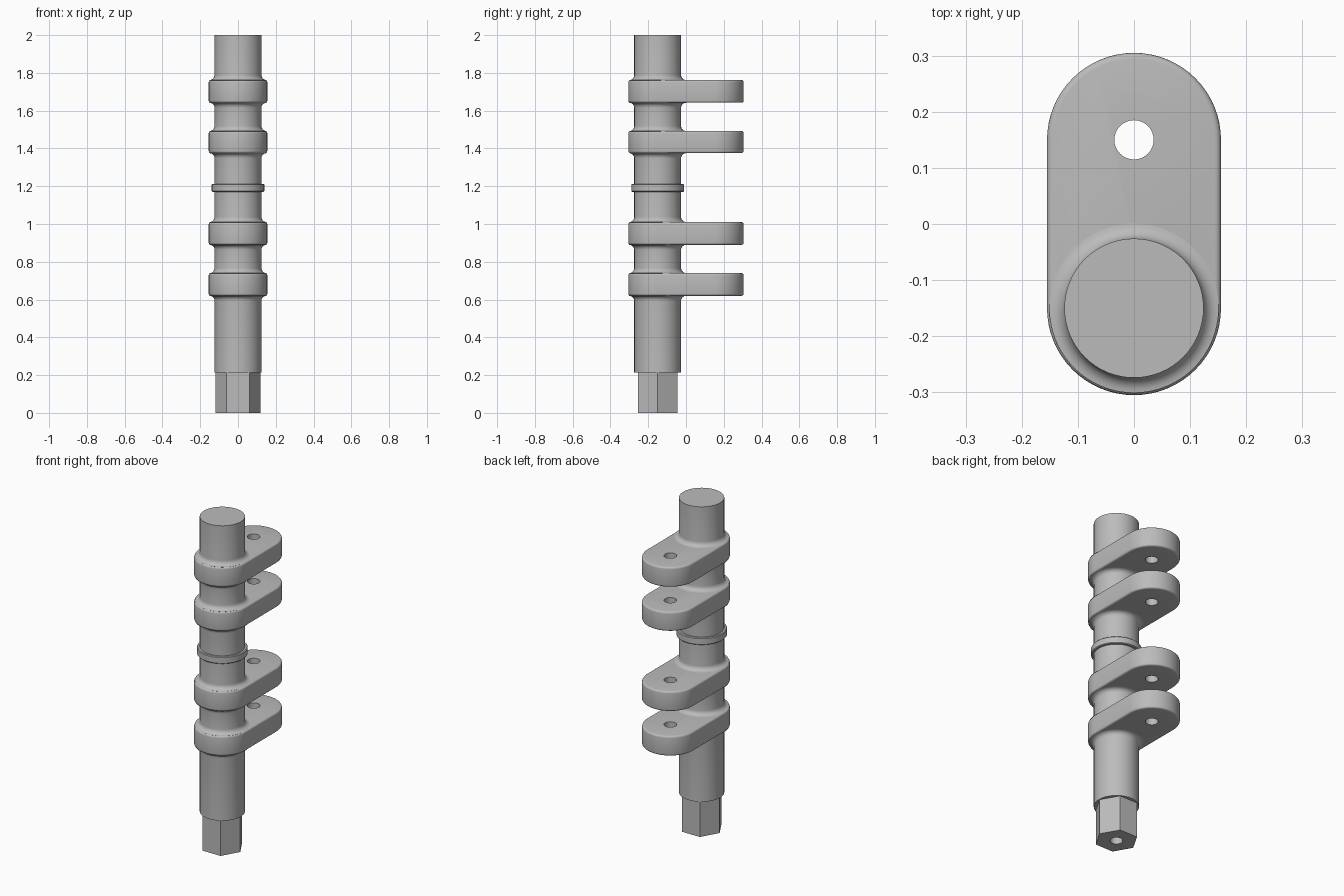
import bpy, bmesh
from math import sin, cos, pi

cube = bpy.data.objects.get("Cube")
if cube:
    bpy.data.objects.remove(cube, do_unlink=True)

AXIS_Y = 0.15          # shaft at -AXIS_Y, arm holes at +AXIS_Y
SHAFT_R, ARM_R, HOLE_R = 0.124, 0.155, 0.035
FILLET = 0.027
HEX_TOP = 0.215
ARMS = [(0.62, 0.74), (0.89, 1.01), (1.375, 1.492), (1.642, 1.762)]
COLLAR = (1.17, 1.213)

metal = bpy.data.materials.new("grey_metal")
metal.use_nodes = True
colour = (0.5, 0.5, 0.5, 1)
metal.diffuse_color = colour
metal.node_tree.nodes["Principled BSDF"].inputs["Base Color"].default_value = colour


def finish(name, bm):
    bmesh.ops.recalc_face_normals(bm, faces=bm.faces)
    mesh = bpy.data.meshes.new(name)
    bm.to_mesh(mesh)
    bm.free()
    mesh.materials.append(metal)
    ob = bpy.data.objects.new(name, mesh)
    bpy.context.collection.objects.link(ob)
    return ob


def select(ob):
    bpy.ops.object.select_all(action='DESELECT')
    ob.select_set(True)
    bpy.context.view_layer.objects.active = ob


def smooth(ob):
    select(ob)
    bpy.ops.object.shade_smooth_by_angle(angle=pi / 6)


def prism(name, outline, z0, z1, bevel=0):
    bm = bmesh.new()
    base = bm.faces.new([bm.verts.new((x, y, z0)) for x, y in outline])
    top = bmesh.ops.extrude_face_region(bm, geom=[base], use_keep_orig=True)
    verts = [g for g in top["geom"] if isinstance(g, bmesh.types.BMVert)]
    bmesh.ops.translate(bm, verts=verts, vec=(0, 0, z1 - z0))
    if bevel:
        rims = [e for e in bm.edges if abs(e.verts[0].co.z - e.verts[1].co.z) < 1e-5]
        bmesh.ops.bevel(bm, geom=rims, offset=bevel, segments=4,
                        profile=0.5, affect='EDGES')
    return finish(name, bm)


def circle(cy, r, n, start=0, sweep=2 * pi):
    return [(r * cos(start + sweep * i / n), cy + r * sin(start + sweep * i / n))
            for i in range(n)]


def revolve(name, profile, n=64):
    bm = bmesh.new()
    rings = [[bm.verts.new((x, y, z)) for x, y in circle(-AXIS_Y, r, n)]
             for r, z in profile]
    for a, b in zip(rings, rings[1:]):
        for i in range(n):
            j = (i + 1) % n
            bm.faces.new((a[i], a[j], b[j], b[i]))
    bm.faces.new(rings[0])
    bm.faces.new(rings[-1])
    return finish(name, bm)


def drill(ob, cy, z0, z1):
    cutter = prism("hole_cutter", circle(cy, HOLE_R, 32), z0, z1)
    cutter.hide_render = True
    mod = ob.modifiers.new("hole", 'BOOLEAN')
    mod.operation, mod.solver, mod.object = 'DIFFERENCE', 'EXACT', cutter
    select(ob)
    bpy.ops.object.modifier_apply(modifier=mod.name)
    bpy.data.objects.remove(cutter, do_unlink=True)


# Shaft, flaring into each arm with a concave fillet
profile = [(SHAFT_R, HEX_TOP)]
for z0, z1 in ARMS:
    arc = [(SHAFT_R + FILLET * (1 - cos(t)), FILLET * (1 - sin(t)))
           for t in [pi / 2 * i / 6 for i in range(7)]]
    profile += [(r, z0 - h) for r, h in arc]
    profile += [(SHAFT_R, z0 + 0.02), (SHAFT_R, z1 - 0.02)]
    profile += [(r, z1 + h) for r, h in reversed(arc)]
profile.append((SHAFT_R, 2))

# Arc runs from the shaft wall out to the arm face
shaft = revolve("shaft", profile)
smooth(shaft)

# Locating collar
z0, z1 = COLLAR
collar = revolve("collar", [(0.135, z0), (0.139, z0 + 0.004),
                            (0.139, z1 - 0.004), (0.135, z1)])
smooth(collar)

# Hexagonal drive end with a blind bore
hex_end = prism("hex_drive", circle(-AXIS_Y, 0.12, 6), 0, HEX_TOP + 0.03)
drill(hex_end, -AXIS_Y, -0.1, 0.2)
smooth(hex_end)

# Rounded arms with a pin hole
outline = [(ARM_R * cos(t), c + ARM_R * sin(t))
           for c, start in ((AXIS_Y, 0), (-AXIS_Y, pi))
           for t in [start + pi * i / 32 for i in range(33)]]
for k, (z0, z1) in enumerate(ARMS):
    arm = prism("arm_%d" % (k + 1), outline, z0, z1, bevel=0.011)
    drill(arm, AXIS_Y, z0 - 0.1, z1 + 0.1)
    smooth(arm)
